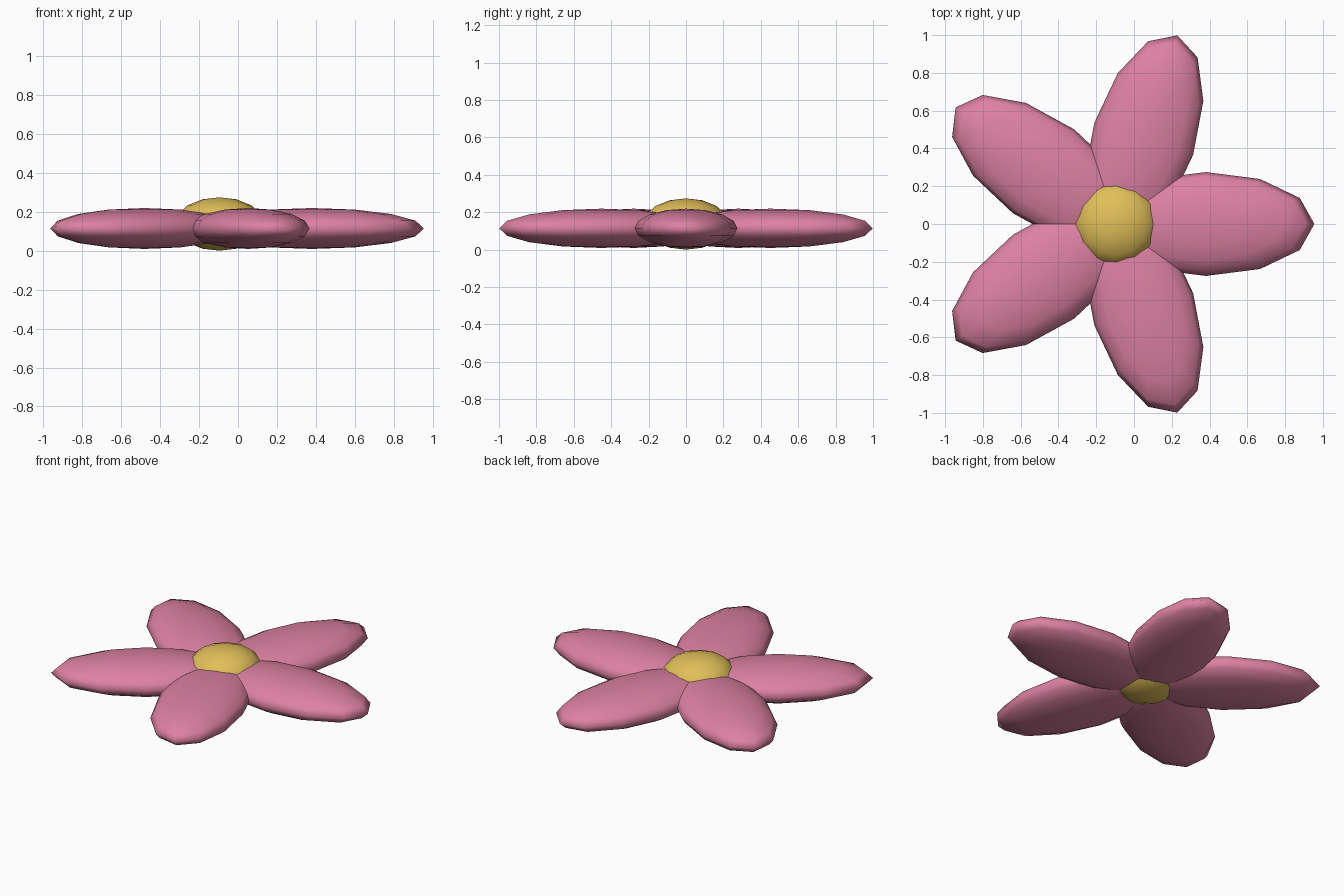
import bpy
from math import cos, sin, radians

if "Cube" in bpy.data.objects:
    bpy.data.objects.remove(bpy.data.objects["Cube"])

CX = -0.095  # flower axis


def material(name, color):
    m = bpy.data.materials.new(name)
    m.diffuse_color = (*color, 1)
    m.use_nodes = True
    m.node_tree.nodes["Principled BSDF"].inputs["Base Color"].default_value = m.diffuse_color
    return m


def ellipsoid(name, loc, scale, mat, angle=0):
    bpy.ops.mesh.primitive_uv_sphere_add(segments=12, ring_count=8, radius=1,
                                         location=loc, rotation=(0, 0, angle))
    ob = bpy.context.object
    ob.name = name
    ob.scale = scale
    ob.data.materials.append(mat)
    bpy.ops.object.transform_apply(location=False, rotation=False, scale=True)
    bpy.ops.object.shade_smooth()
    return ob


pink = material("petal_pink", (0.72, 0.22, 0.36))
yellow = material("center_yellow", (0.75, 0.52, 0.10))

# five flattened petals around the axis
for i in range(5):
    a = radians(72 * i)
    ellipsoid(f"petal_{i + 1}", (CX + 0.475 * cos(a), 0.475 * sin(a), 0.114),
              (0.575, 0.275, 0.105), pink, a)

# domed flower center
ellipsoid("flower_center", (CX, 0, 0.137), (0.23, 0.23, 0.137), yellow)
